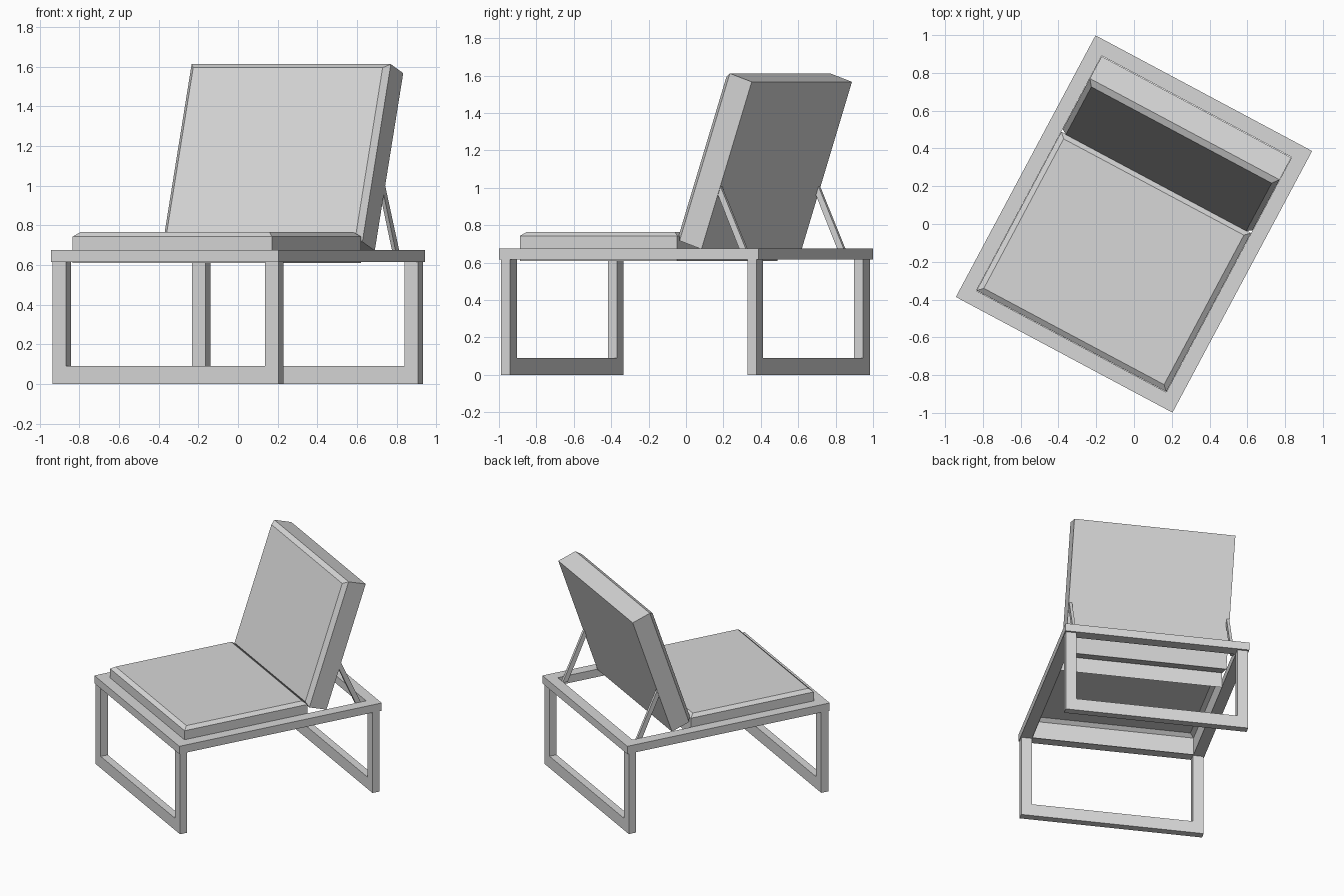
import bpy, bmesh, math
from mathutils import Matrix, Vector

cube = bpy.data.objects.get("Cube")
if cube:
    bpy.data.objects.remove(cube, do_unlink=True)

grey = bpy.data.materials.new("plain_grey")
grey.use_nodes = True
COLOUR = (0.68, 0.68, 0.68, 1)
grey.diffuse_color = COLOUR
grey.node_tree.nodes["Principled BSDF"].inputs["Base Color"].default_value = COLOUR

# The whole lounger is turned on the ground
TURN = Matrix.Rotation(math.radians(-28.1), 4, 'Z')
HALF_W, HALF_L = 0.65, 0.785
BAR = 0.08
RAIL_BOTTOM, RAIL_TOP = 0.616, 0.675


def finish(name, bm, place=Matrix()):
    bmesh.ops.recalc_face_normals(bm, faces=bm.faces)
    mesh = bpy.data.meshes.new(name)
    bm.to_mesh(mesh)
    bm.free()
    mesh.materials.append(grey)
    obj = bpy.data.objects.new(name, mesh)
    obj.matrix_world = TURN @ place
    bpy.context.collection.objects.link(obj)


def extrude(name, outlines, offset):
    """Extrude flat faces that share corners along one offset."""
    bm = bmesh.new()
    for points in outlines:
        bm.faces.new([bm.verts.new(p) for p in points])
    bmesh.ops.remove_doubles(bm, verts=bm.verts, dist=1e-5)
    bmesh.ops.recalc_face_normals(bm, faces=bm.faces)
    grown = bmesh.ops.extrude_face_region(bm, geom=bm.faces[:], use_keep_orig=True)
    moved = [g for g in grown["geom"] if isinstance(g, bmesh.types.BMVert)]
    bmesh.ops.translate(bm, verts=moved, vec=Vector(offset))
    finish(name, bm)


# Open rectangular top frame with mitred corners
def rectangle(inset):
    w, l = HALF_W - inset, HALF_L - inset
    return [(-w, -l, RAIL_BOTTOM), (w, -l, RAIL_BOTTOM),
            (w, l, RAIL_BOTTOM), (-w, l, RAIL_BOTTOM)]


outer, inner = rectangle(0), rectangle(BAR)
extrude("top_frame", [(outer[i], outer[(i + 1) % 4], inner[(i + 1) % 4], inner[i])
                      for i in range(4)], (0, 0, RAIL_TOP - RAIL_BOTTOM))


# U-shaped leg frames at both ends
def leg_frame(name, y):
    w, foot = HALF_W - 0.005, 0.09
    n = w - 0.077
    points = [(-w, RAIL_BOTTOM), (-w, 0), (w, 0), (w, RAIL_BOTTOM),
              (n, RAIL_BOTTOM), (n, foot), (-n, foot), (-n, RAIL_BOTTOM)]
    extrude(name, [[(x, y, z) for x, z in points]], (0, 0.055, 0))


leg_frame("front_leg_frame", -HALF_L + 0.008)
leg_frame("back_leg_frame", HALF_L - 0.014 - 0.055)


# Cushion slab with a chamfered upper rim; the seat is a shell open below
def cushion(name, place, length, thick, chamfer, closed):
    bm = bmesh.new()
    w = HALF_W - BAR - 0.001
    rings = []
    for z, d in ((0, 0), (thick - chamfer, 0), (thick, 0.028)):
        rings.append([bm.verts.new(p) for p in (
            (-w + d, d, z), (w - d, d, z),
            (w - d, length - d, z), (-w + d, length - d, z))])
    if closed:
        bm.faces.new(rings[0])
    bm.faces.new(rings[-1])
    for low, high in zip(rings, rings[1:]):
        for i in range(4):
            j = (i + 1) % 4
            bm.faces.new((low[i], low[j], high[j], high[i]))
    finish(name, bm, place)


cushion("seat_cushion", Matrix.Translation((0, 0.25, 0.61))
        @ Matrix.Rotation(math.pi, 4, 'Z'), 0.953, 0.155, 0.022, False)
cushion("back_cushion", Matrix.Translation((0, 0.3975, 0.672))
        @ Matrix.Rotation(math.radians(71.2), 4, 'X'), 0.945, 0.168, 0.028, True)

# Slanted struts behind the backrest
for side, x in (("left", 0.546), ("right", -0.566)):
    extrude(side + "_strut", [[(x, 0.474, 1.01), (x, 0.51, 1.01),
                               (x, 0.68, 0.64), (x, 0.64, 0.64)]], (0.02, 0, 0))
